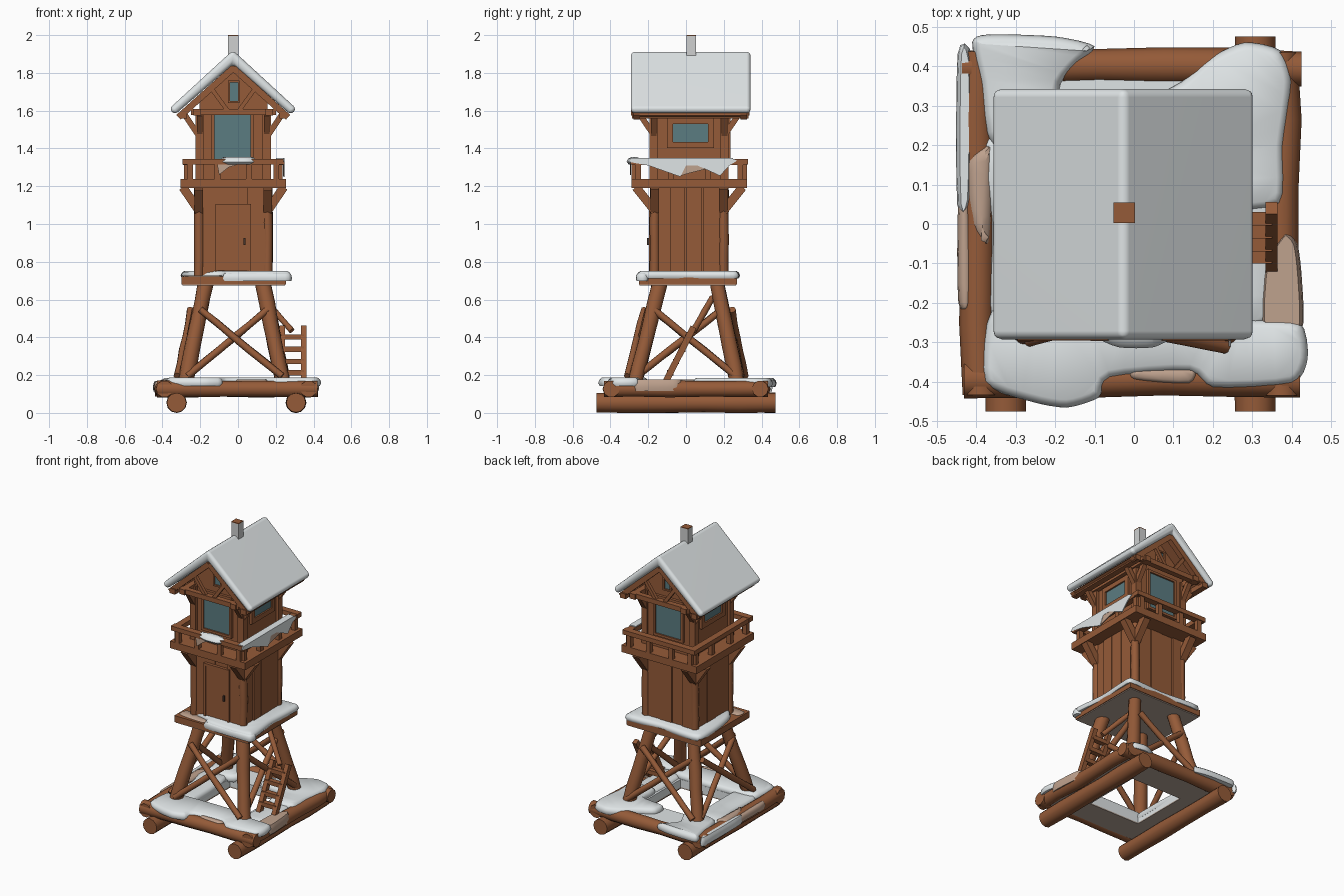
import bpy, bmesh, math, random
from mathutils import Vector, Matrix

if "Cube" in bpy.data.objects:
    bpy.data.objects.remove(bpy.data.objects["Cube"])

random.seed(4)
CX, CY = -0.025, 0.017          # tower axis


def material(name, rgb):
    m = bpy.data.materials.new(name)
    m.diffuse_color = (*rgb, 1)
    m.use_nodes = True
    m.node_tree.nodes["Principled BSDF"].inputs["Base Color"].default_value = m.diffuse_color
    return m


WOOD = material("brown wood", (0.30, 0.104, 0.040))
SNOW = material("snow", (0.74, 0.78, 0.79))
DUST = material("thin snow on wood", (0.52, 0.36, 0.27))
UNDER = material("grey underside", (0.47, 0.38, 0.32))
GLASS = material("blue glass", (0.105, 0.20, 0.22))
DARK = material("dark iron", (0.06, 0.035, 0.025))
STONE = material("frosted chimney", (0.62, 0.63, 0.63))


def finish(name, bm, mat, bevel=0, smooth=35):
    bmesh.ops.recalc_face_normals(bm, faces=bm.faces)
    if bevel:
        bmesh.ops.bevel(bm, geom=bm.edges[:], offset=bevel, segments=3,
                        profile=0.5, affect='EDGES', clamp_overlap=True)
    me = bpy.data.meshes.new(name)
    bm.to_mesh(me)
    bm.free()
    me.materials.append(mat)
    me.shade_smooth()
    me.set_sharp_from_angle(angle=math.radians(smooth))
    ob = bpy.data.objects.new(name, me)
    bpy.context.collection.objects.link(ob)
    if bevel:
        ob.modifiers.new("flat_large_faces", 'WEIGHTED_NORMAL').keep_sharp = True
    return ob


def box(name, x, y, z, mat=WOOD):
    bm = bmesh.new()
    c = [(a + b) / 2 for a, b in (x, y, z)]
    s = [abs(b - a) for a, b in (x, y, z)]
    bmesh.ops.create_cube(bm, size=1, matrix=Matrix.Translation(c) @ Matrix.Diagonal((*s, 1)))
    return finish(name, bm, mat)


def beam(name, p, q, w, h, mat=WOOD):
    p, q = Vector(p), Vector(q)
    bm = bmesh.new()
    rot = (q - p).to_track_quat('Z', 'Y').to_matrix().to_4x4()
    bmesh.ops.create_cube(bm, size=1, matrix=Matrix.Translation((p + q) / 2) @ rot
                          @ Matrix.Diagonal((w, h, (q - p).length, 1)))
    return finish(name, bm, mat)


def log(name, p, q, r, sides=10, wobble=0.0, rings=6):
    p, q = Vector(p), Vector(q)
    rot = (q - p).to_track_quat('Z', 'Y').to_matrix()
    bm = bmesh.new()
    loops = []
    for i in range(rings):
        c = p.lerp(q, i / (rings - 1)) + Vector((random.uniform(-1, 1), random.uniform(-1, 1), 0)) * wobble
        rr = r * random.uniform(0.93, 1.05)
        loops.append([bm.verts.new(c + rot @ Vector((rr * math.cos(a), rr * math.sin(a), 0)))
                      for a in (math.tau * k / sides for k in range(sides))])
    for a, b in zip(loops, loops[1:]):
        for k in range(sides):
            n = (k + 1) % sides
            bm.faces.new((a[k], a[n], b[n], b[k]))
    bm.faces.new(loops[0])
    bm.faces.new(loops[-1])
    return finish(name, bm, WOOD, smooth=50)


def prism(name, pts, axis, a, b, mat, bevel=0):
    """Outline in the plane across the given axis, extruded from a to b."""
    bm = bmesh.new()
    put = {'x': lambda u, v, t: (t, u, v), 'y': lambda u, v, t: (u, t, v)}[axis]
    f = bm.faces.new([bm.verts.new(put(u, v, a)) for u, v in pts])
    e = bmesh.ops.extrude_face_region(bm, geom=[f])
    d = Vector(put(0, 0, b - a))
    bmesh.ops.translate(bm, vec=d, verts=[v for v in e['geom'] if isinstance(v, bmesh.types.BMVert)])
    return finish(name, bm, mat, bevel)


def blob(name, pts, z0, z1, mat=SNOW, soft=0.02):
    """Soft snow patch: rounded outline with a shrunken top."""
    P = [Vector(p) for p in pts]
    n, ring = len(P), []
    for i in range(n):
        a, b, c, d = P[i - 1], P[i], P[(i + 1) % n], P[(i + 2) % n]
        for t in (0, 0.25, 0.5, 0.75):
            ring.append(b + 0.35 * (c - a) * (t - 2 * t * t + t ** 3) + (c - b) * (3 * t * t - 2 * t ** 3)
                        + 0.35 * (d - b) * (t ** 3 - t * t))
    m = len(ring)
    area = sum(ring[i - 1].cross(ring[i]) for i in range(m))
    bm, loops = bmesh.new(), []
    for off, h in ((soft * .4, 0), (0, .35), (soft * .3, .75), (soft, 1)):
        loop = []
        for i in range(m):
            t = (ring[(i + 1) % m] - ring[i - 1]).normalized()
            nrm = Vector((-t.y, t.x)) * (1 if area > 0 else -1)
            p = ring[i] + nrm * off
            loop.append(bm.verts.new((p.x, p.y, z0 + (z1 - z0) * h)))
        loops.append(loop)
    for a, b in zip(loops, loops[1:]):
        for k in range(m):
            bm.faces.new((a[k], a[(k + 1) % m], b[(k + 1) % m], b[k]))
    caps = [bm.faces.new(loops[0]), bm.faces.new(loops[-1])]
    bmesh.ops.triangulate(bm, faces=caps)
    return finish(name, bm, mat, smooth=60)


def wall_box(name, side, half, u, z, d, mat=WOOD):
    """Box on a tower wall: u runs along the wall, d is depth out from it."""
    s = 1 if side in ("right", "back") else -1
    if side in ("front", "back"):
        return box(name, (CX + u[0], CX + u[1]), (CY + s * (half + d[0]), CY + s * (half + d[1])), z, mat)
    return box(name, (CX + s * (half + d[0]), CX + s * (half + d[1])), (CY + u[0], CY + u[1]), z, mat)


SIDES = ("front", "right", "back", "left")
CORNERS = ((-1, -1), (1, -1), (1, 1), (-1, 1))

# Base: two skids, a log frame and the ring floor with its snow
for x in (-0.325, 0.307):
    log("skid_log", (x, -0.475, 0.054), (x, 0.475, 0.054), 0.053, 12)
for s in (-1, 1):
    log("frame_log_across", (-0.435, s * 0.395, 0.127), (0.42, s * 0.395, 0.127), 0.046, 10, 0.006)
    log("frame_log_side", (-0.01 + s * 0.385, -0.43, 0.127), (-0.01 + s * 0.385, 0.44, 0.127), 0.046, 10, 0.006)
for x, y in (((-0.38, 0.36), (-0.39, -0.2)), ((-0.38, 0.36), (0.2, 0.39)),
             ((-0.38, -0.2), (-0.2, 0.2)), ((0.18, 0.36), (-0.2, 0.2))):
    box("floor_ring", x, y, (0.092, 0.1), UNDER)
    box("floor_snow", x, y, (0.1, 0.152), SNOW)
blob("snow_front", [(-0.38, -0.4), (-0.26, -0.45), (-0.17, -0.465), (-0.09, -0.44), (-0.06, -0.39), (0.14, -0.375),
                    (0.2, -0.415), (0.4, -0.405), (0.44, -0.34), (0.42, -0.25), (0.28, -0.24), (0.18, -0.2),
                    (-0.2, -0.2), (-0.36, -0.22)], 0.142, 0.187)
blob("snow_back_left", [(-0.41, 0.46), (-0.37, 0.48), (-0.2, 0.475), (-0.1, 0.45), (-0.15, 0.4), (-0.19, 0.34),
                        (-0.14, 0.22), (-0.2, 0.17), (-0.36, 0.2), (-0.39, 0.36)], 0.138, 0.185)
blob("snow_back_right", [(0.12, 0.36), (0.19, 0.42), (0.28, 0.46), (0.37, 0.44), (0.4, 0.36), (0.38, 0.2),
                         (0.37, 0.05), (0.2, 0.04), (0.18, 0.18), (0.02, 0.21), (0.02, 0.3)], 0.138, 0.185)
blob("snow_left", [(-0.36, -0.25), (-0.2, -0.25), (-0.21, 0.2), (-0.37, 0.22), (-0.39, 0.12), (-0.36, 0)], 0.125, 0.172)
blob("snow_right", [(0.2, -0.25), (0.34, -0.25), (0.36, -0.1), (0.34, 0.08), (0.2, 0.08)], 0.125, 0.168)
blob("thin_snow_right", [(0.325, -0.27), (0.424, -0.27), (0.426, -0.15), (0.414, -0.05), (0.38, -0.02), (0.33, -0.1)],
     0.115, 0.176, DUST, 0.01)
blob("thin_snow_left", [(-0.42, 0.16), (-0.36, 0.2), (-0.36, 0.1), (-0.37, -0.05), (-0.41, 0.0)], 0.15, 0.177, DUST)
blob("thin_snow_left_edge", [(-0.445, -0.2), (-0.41, -0.2), (-0.415, 0.06), (-0.445, 0.06)], 0.118, 0.165, DUST, 0.012)
blob("thin_snow_front", [(0.0, -0.395), (0.14, -0.405), (0.15, -0.365), (0.0, -0.365)], 0.15, 0.177, DUST, 0.01)
blob("snow_rim_left", [(-0.448, 0.05), (-0.412, 0.06), (-0.41, 0.42), (-0.447, 0.43)], 0.112, 0.168, SNOW, 0.01)

# Splayed legs and cross braces
legs = [(Vector((-0.02 + sx * 0.262, sy * 0.275, 0.14)), Vector((-0.02 + sx * 0.15, 0.012 + sy * 0.15, 0.69)))
        for sx, sy in CORNERS]
for lo, hi in legs:
    log("leg", lo, hi, 0.041, 10, 0.002)
for i in range(4):
    (a0, a1), (b0, b1) = legs[i], legs[(i + 1) % 4]
    out = ((a0 + b0) / 2 - Vector((-0.02, 0, 0.14))).normalized()
    for k, (p, q, r, s) in enumerate(((a0, a1, b0, b1), (b0, b1, a0, a1))):
        o = out * ((0.0 if i == 1 else 0.028) + 0.022 * k)
        log("cross_brace", p.lerp(q, 0.1) + o, r.lerp(s, 0.74) + o, 0.019, 8, 0.003)

# Ladder leaning along the right side, with its strut
foot, top = Vector((0, -0.11, 0.16)), Vector((0, 0.04, 0.455))
for x in (0.235, 0.348):
    beam("ladder_rail", foot + Vector((x, 0, 0)), top + Vector((x, 0, 0)), 0.03, 0.034)
for t in (0.18, 0.38, 0.6, 0.82):
    c = foot.lerp(top, t)
    beam("ladder_rung", c + Vector((0.225, 0, 0)), c + Vector((0.35, 0, 0)), 0.034, 0.028)
log("ladder_strut", (0.13, 0.14, 0.61), (0.285, 0.04, 0.435), 0.017, 8)

# Lower platform with snow
box("lower_platform", (-0.3, 0.255), (-0.25, 0.27), (0.68, 0.722))
box("platform_underside", (-0.295, 0.25), (-0.245, 0.265), (0.674, 0.681), UNDER)
blob("platform_snow", [(-0.27, -0.08), (-0.2, -0.17), (-0.1, -0.2), (-0.06, -0.25), (0.1, -0.26), (0.26, -0.255),
                       (0.28, -0.2), (0.26, 0), (0.27, 0.2), (0.25, 0.28), (0, 0.27), (-0.28, 0.28), (-0.3, 0.1)],
     0.712, 0.752)
blob("platform_snow_lip", [(-0.08, -0.25), (0.02, -0.262), (0.15, -0.264), (0.27, -0.262), (0.268, -0.2), (0, -0.2)],
     0.698, 0.74, SNOW, 0.01)
blob("platform_thin_snow", [(-0.28, -0.22), (-0.1, -0.235), (-0.08, -0.18), (-0.27, -0.15)], 0.715, 0.727, DUST, 0.005)

# Lower cabin: core, uneven planks, corner posts and brackets
box("lower_cabin_core", (CX - 0.19, CX + 0.19), (CY - 0.19, CY + 0.19), (0.72, 1.2))
for side in SIDES:
    for i, u in enumerate((-0.186, -0.1, -0.02, 0.07)):
        e = (-0.1, -0.02, 0.07, 0.186)[i]
        wall_box("cabin_plank", side, 0.19, (u + 0.002, e - 0.002), (0.73, 1.2), (-0.01, random.uniform(0.002, 0.014)))
for sx, sy in CORNERS:
    x, y = CX + sx * 0.182, CY + sy * 0.182
    log("corner_post", (x, y, 0.72), (x, y, 1.2), 0.026, 8, 0.002)
    for dx, dy in ((sx, 0), (0, sy)):
        beam("deck_bracket", (x, y, 1.07), (x + dx * 0.085, y + dy * 0.1, 1.195), 0.046, 0.046)

# Door with frame and handle
wall_box("door", "front", 0.19, (-0.08, 0.08), (0.755, 1.09), (0, 0.019))
for u in ((-0.095, -0.08), (0.08, 0.095)):
    wall_box("door_jamb", "front", 0.19, u, (0.75, 1.105), (0, 0.024))
wall_box("door_lintel", "front", 0.19, (-0.095, 0.095), (1.09, 1.105), (0, 0.025))
wall_box("door_handle", "front", 0.19, (0.054, 0.064), (0.888, 0.925), (0.019, 0.034), DARK)

# Upper deck and railing
RX, RY = 0.265, 0.29
box("upper_deck", (CX - 0.28, CX + 0.28), (CY - 0.305, CY + 0.305), (1.19, 1.238))
for s in (-1, 1):
    box("rail_across", (CX - RX - 0.005, CX + RX + 0.005), (CY + s * RY - 0.022, CY + s * RY + 0.022), (1.315, 1.345))
    box("rail_side", (CX + s * (RX - 0.02) - 0.022, CX + s * (RX - 0.02) + 0.022), (CY - RY - 0.012, CY + RY + 0.012),
        (1.313, 1.343))
    for t in (-0.93, -0.34, 0.34, 0.93):
        px, py = CX + t * (RX - 0.02), CY + s * RY
        box("rail_post", (px - 0.015, px + 0.015), (py - 0.015, py + 0.015), (1.23, 1.32))
        px, py = CX + s * (RX - 0.02), CY + t * RY
        box("rail_post", (px - 0.015, px + 0.015), (py - 0.015, py + 0.015), (1.23, 1.32))
prism("rail_snow_right", [(-0.31, 1.33), (-0.29, 1.349), (0.24, 1.349), (0.27, 1.335), (0.23, 1.31), (0.18, 1.255),
                          (0.06, 1.31), (0.0, 1.31), (-0.03, 1.25), (-0.2, 1.31)], 'x', 0.24, 0.246, SNOW)
prism("rail_thin_snow_right", [(-0.03, 1.255), (0.0, 1.315), (0.06, 1.315), (0.1, 1.29), (0.02, 1.27)],
      'x', 0.238, 0.244, DUST)
box("rail_snow_top", (0.2, 0.24), (-0.285, 0.25), (1.343, 1.349), SNOW)
blob("rail_snow_front", [(-0.1, -0.28), (-0.04, -0.312), (0.05, -0.312), (0.1, -0.28), (0.05, -0.235), (-0.04, -0.235)],
     1.315, 1.356, SNOW, 0.03)
prism("front_thin_snow", [(-0.11, 1.315), (-0.1, 1.26), (-0.05, 1.3), (0.0, 1.315)], 'y', -0.296, -0.29, DUST)

# Upper cabin with gable ends
prism("upper_cabin", [(CX - 0.18, 1.23), (CX + 0.18, 1.23), (CX + 0.18, 1.65), (CX, 1.82), (CX - 0.18, 1.65)],
      'y', CY - 0.19, CY + 0.2, WOOD)
for sx, sy in CORNERS:
    x, y = CX + sx * 0.178, CY + sy * 0.187
    box("upper_corner_post", (x - 0.022, x + 0.022), (y - 0.022, y + 0.022), (1.23, 1.6))
    beam("eave_bracket", (x, y, 1.46), (x + sx * 0.08, y, 1.58), 0.03, 0.03)
    beam("gable_bracket", (x, y, 1.47), (x, y + sy * 0.075, 1.58), 0.03, 0.03)


# Framed windows: tall on the gable ends, low on the sides
def window(side, half, u, z, f):
    wall_box("window_glass", side, half, (u[0], u[1]), z, (0, 0.008), GLASS)
    for a, b in ((u[0] - f, u[0]), (u[1], u[1] + f)):
        wall_box("window_jamb", side, half, (a, b), (z[0] - f, z[1] + f), (-0.01, 0.018))
    for a, b in ((z[0] - f, z[0]), (z[1], z[1] + f)):
        wall_box("window_bar", side, half, u, (a, b), (-0.01, 0.018))


for side in ("front", "back"):
    window(side, 0.2 if side == "back" else 0.19, (-0.1, 0.092), (1.335, 1.578), 0.016)
    window(side, 0.2 if side == "back" else 0.19, (-0.018, 0.024), (1.65, 1.75), 0.01)
for side in ("right", "left"):
    window(side, 0.18, (-0.085, 0.1), (1.435, 1.53), 0.032)

# Roof boards, gable trusses and eave beams
prism("roof_boards", [(CX - 0.3, 1.575), (CX, 1.845), (CX + 0.3, 1.575), (CX + 0.28, 1.565), (CX, 1.815),
                      (CX - 0.28, 1.565)], 'y', -0.272, 0.318, WOOD)
for y in (-0.262, 0.305):
    box("tie_beam", (CX - 0.225, CX + 0.225), (y - 0.018, y + 0.018), (1.578, 1.61))
    for s in (-1, 1):
        beam("gable_rafter", (CX + s * 0.29, y, 1.565), (CX, y, 1.825), 0.034, 0.034)
        beam("gable_strut", (CX + s * 0.03, y, 1.6), (CX + s * 0.11, y, 1.71), 0.022, 0.022)
for s in (-1, 1):
    box("eave_beam", (CX + s * 0.265 - 0.02, CX + s * 0.265 + 0.02), (-0.285, 0.33), (1.558, 1.592))
    box("wall_plate", (CX + s * 0.19 - 0.02, CX + s * 0.19 + 0.02), (-0.29, 0.335), (1.575, 1.61))

# Thick roof snow and chimney
prism("roof_snow", [(-0.365, 1.61), (-0.335, 1.578), (-0.027, 1.845), (0.28, 1.578), (0.31, 1.61), (-0.027, 1.92)],
      'y', -0.292, 0.342, SNOW, 0.021)
box("chimney", (-0.052, 0.002), (0.003, 0.054), (1.84, 1.995), STONE)
box("chimney_top", (-0.052, 0.002), (0.003, 0.054), (1.995, 2.0), WOOD)
